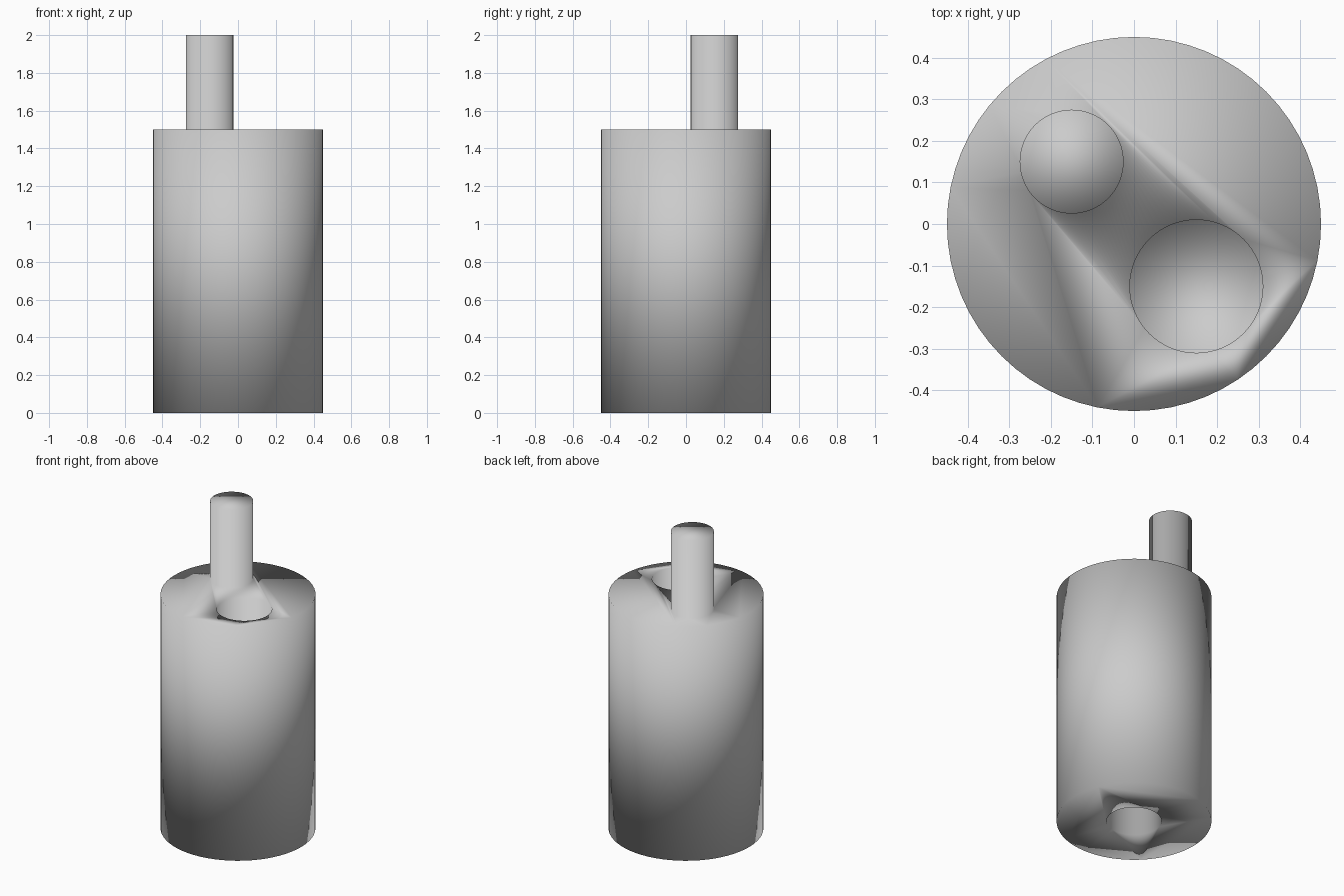
import bpy

if "Cube" in bpy.data.objects:
    bpy.data.objects.remove(bpy.data.objects["Cube"])


def cylinder(name, radius, z0, z1, x=0.0, y=0.0, sides=64):
    bpy.ops.mesh.primitive_cylinder_add(
        vertices=sides, radius=radius, depth=z1 - z0, location=(x, y, (z0 + z1) / 2))
    obj = bpy.context.object
    obj.name = name
    return obj


def combine(target, other, operation):
    mod = target.modifiers.new(other.name, 'BOOLEAN')
    mod.operation = operation
    mod.solver = 'EXACT'
    mod.object = other
    bpy.context.view_layer.objects.active = target
    bpy.ops.object.modifier_apply(modifier=mod.name)
    bpy.data.objects.remove(other, do_unlink=True)


# Main drum
body = cylinder("pegged_cylinder_body", 0.45, 0.0, 1.5)

# Off-centre peg, fused into the drum's top
combine(body, cylinder("peg", 0.125, 1.3, 2.0, -0.15, 0.15), 'UNION')

# Blind socket in the top, diagonally opposite the peg
combine(body, cylinder("top_socket", 0.16, 1.0, 1.6, 0.15, -0.15), 'DIFFERENCE')

# Blind socket in the centre of the underside
combine(body, cylinder("bottom_socket", 0.16, -0.1, 0.5), 'DIFFERENCE')

# Smooth shading across every face, rims included
body.data.shade_smooth()
